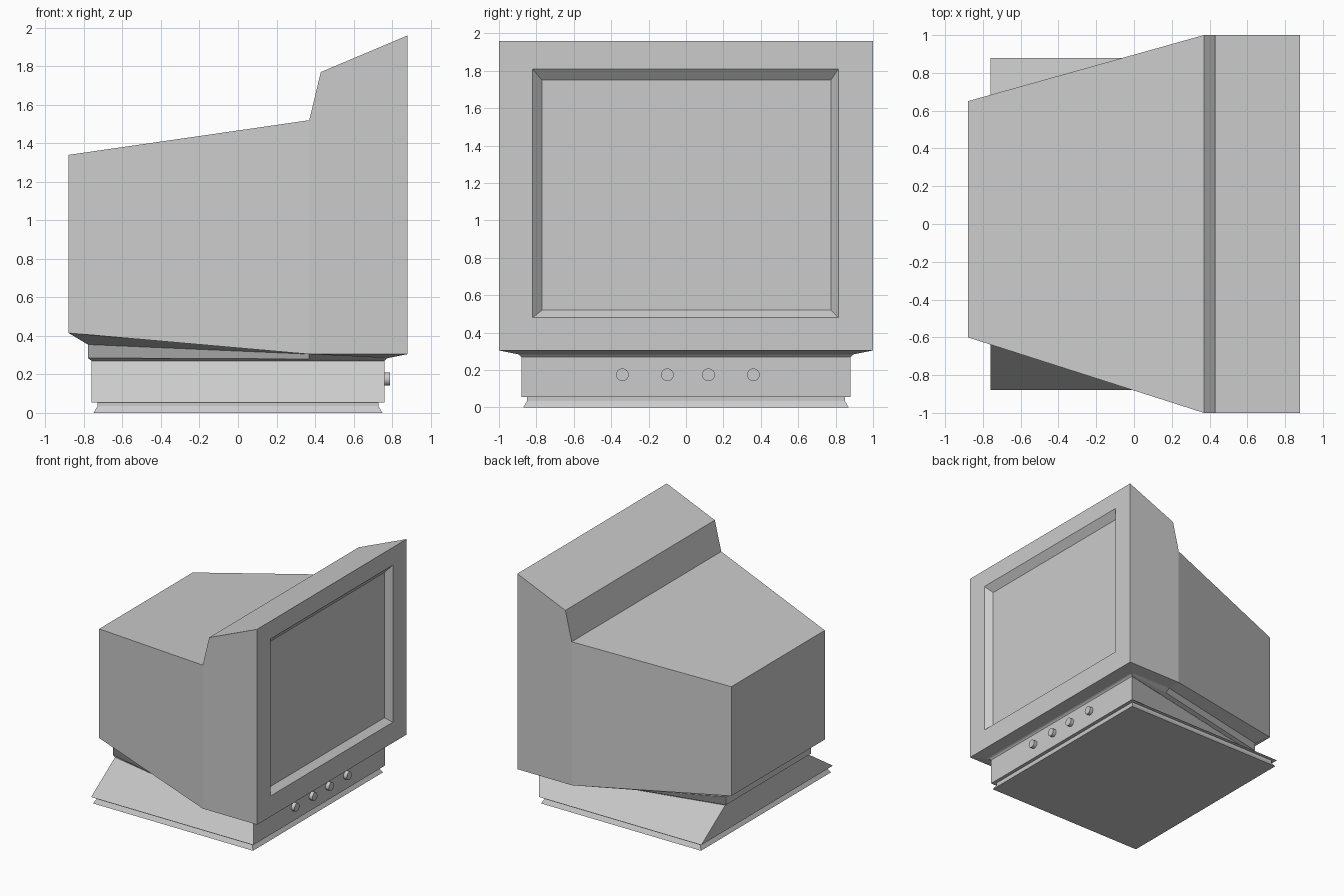
import bpy, bmesh
from math import pi

if "Cube" in bpy.data.objects:
    bpy.data.objects.remove(bpy.data.objects["Cube"])


def loft(name, rings, cap_start=True, cap_end=True, skip=None):
    """Join matching point rings with quads; skip(face) drops unwanted faces."""
    bm = bmesh.new()
    loops = [[bm.verts.new(p) for p in r] for r in rings]
    n = len(rings[0])
    for a, b in zip(loops, loops[1:]):
        for i in range(n):
            j = (i + 1) % n
            bm.faces.new((a[i], a[j], b[j], b[i]))
    if cap_start:
        bm.faces.new(loops[0][::-1])
    if cap_end:
        bm.faces.new(loops[-1])
    bmesh.ops.recalc_face_normals(bm, faces=bm.faces)
    if skip:
        drop = [f for f in bm.faces if skip(f)]
        bmesh.ops.delete(bm, geom=drop, context='FACES')
    me = bpy.data.meshes.new(name)
    bm.to_mesh(me)
    bm.free()
    ob = bpy.data.objects.new(name, me)
    bpy.context.collection.objects.link(ob)
    return ob


def section(x, y0, y1, z0, z1):
    """Upright rectangle across the monitor at depth x."""
    return [(x, y0, z0), (x, y1, z0), (x, y1, z1), (x, y0, z1)]


def plate(x, y, z, y_back=None):
    """Level quad, optionally narrower at the back."""
    yb = y if y_back is None else y_back
    return [(x, -y, z), (x, y, z), (-x, yb, z), (-x, -yb, z)]


# Housing from the back to the bezel, ending in the recessed screen
loft("monitor_housing", [
    section(-0.88, -0.60, 0.65, 0.415, 1.34),
    section(0.37, -1, 1, 0.305, 1.52),
    section(0.43, -1, 1, 0.305, 1.77),
    section(0.88, -1, 1, 0.305, 1.96),
    section(0.88, -0.82, 0.815, 0.48, 1.81),
    section(0.83, -0.77, 0.775, 0.52, 1.75),
], skip=lambda f: f.normal.z < -0.9 and f.calc_center_median().z < 0.4)

# Underside stepping in from the housing to the stand
loft("underside_neck", [
    [(0.88, -1, 0.305), (0.88, 1, 0.305), (0.37, 1, 0.305),
     (-0.88, 0.65, 0.415), (-0.88, -0.60, 0.415), (0.37, -1, 0.305)],
    [(0.78, -0.90, 0.285), (0.78, 0.90, 0.285), (0.37, 0.88, 0.305),
     (-0.78, 0.58, 0.355), (-0.78, -0.56, 0.355), (0.37, -0.88, 0.305)],
    [(0.77, -0.89, 0.28), (0.77, 0.89, 0.28), (0.37, 0.84, 0.28),
     (-0.78, 0.58, 0.285), (-0.78, -0.56, 0.285), (0.37, -0.84, 0.28)],
    [(0.76, -0.88, 0.27), (0.76, 0.88, 0.27), (0.37, 0.80, 0.27),
     (-0.76, 0.56, 0.27), (-0.76, -0.56, 0.27), (0.37, -0.80, 0.27)],
], cap_start=False, cap_end=False)

# Stand whose top narrows towards the back
loft("stand", [plate(0.76, 0.88, 0.055), plate(0.76, 0.88, 0.27, 0.56)])

# Flared foot below the stand
loft("foot", [plate(0.75, 0.87, 0), plate(0.73, 0.85, 0.035),
              plate(0.73, 0.85, 0.055)], cap_end=False)

# Row of control knobs
for i, y in enumerate((-0.34, -0.10, 0.12, 0.36)):
    bpy.ops.mesh.primitive_cylinder_add(
        vertices=16, radius=0.034, depth=0.04,
        location=(0.77, y, 0.175), rotation=(0, pi / 2, 0))
    bpy.context.object.name = f"control_knob_{i + 1}"
    bpy.ops.object.shade_smooth_by_angle()
